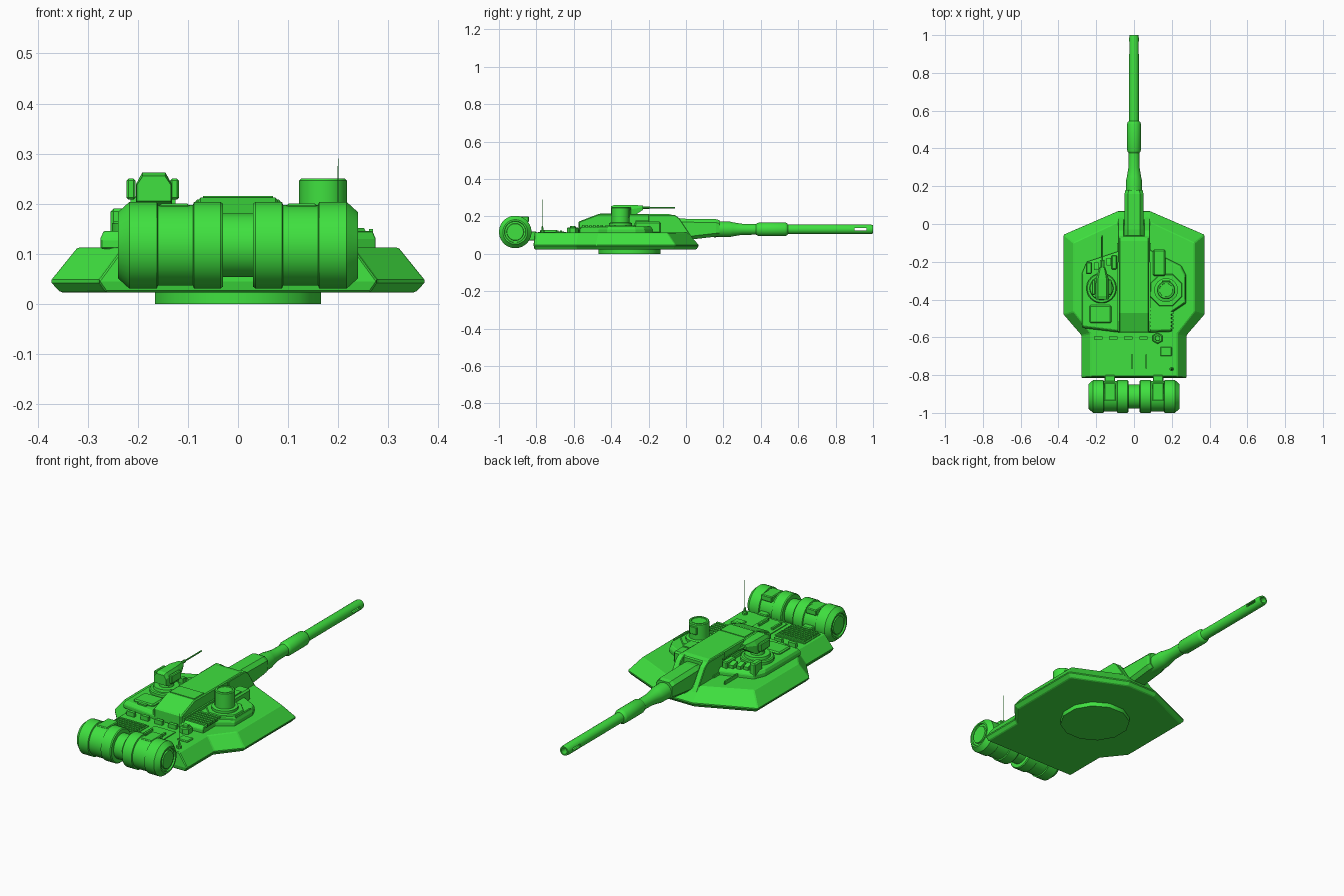
import bpy, bmesh, math
from mathutils import Vector

if "Cube" in bpy.data.objects:
    bpy.data.objects.remove(bpy.data.objects["Cube"])

green = bpy.data.materials.new("green_paint")
green.diffuse_color = (0.05, 0.75, 0.05, 1)
green.use_nodes = True
green.node_tree.nodes["Principled BSDF"].inputs["Base Color"].default_value = green.diffuse_color


def loft(name, rings, smooth=False, bevel=0):
    """Skin a list of equal-length point rings and cap both ends."""
    bm = bmesh.new()
    vr = [[bm.verts.new(p) for p in r] for r in rings]
    n = len(vr[0])
    for a, b in zip(vr, vr[1:]):
        for i in range(n):
            bm.faces.new((a[i], a[(i + 1) % n], b[(i + 1) % n], b[i]))
    bm.faces.new(vr[0])
    bm.faces.new(vr[-1])
    bmesh.ops.recalc_face_normals(bm, faces=bm.faces)
    me = bpy.data.meshes.new(name)
    bm.to_mesh(me)
    bm.free()
    me.materials.append(green)
    ob = bpy.data.objects.new(name, me)
    bpy.context.collection.objects.link(ob)
    if bevel:
        m = ob.modifiers.new("bevel", 'BEVEL')
        m.width = bevel
        m.segments = 1
    if smooth:
        bpy.ops.object.select_all(action='DESELECT')
        ob.select_set(True)
        bpy.context.view_layer.objects.active = ob
        bpy.ops.object.shade_smooth_by_angle(angle=math.radians(35))
    return ob


def layers(name, levels, bevel=0):
    """Stack of (z, xy outline) levels."""
    return loft(name, [[(x, y, z) for x, y in o] for z, o in levels], bevel=bevel)


def sides(name, x0, x1, yz, bevel=0):
    """Side profile extruded across x."""
    return loft(name, [[(x, y, z) for y, z in yz] for x in (x0, x1)], bevel=bevel)


def box(name, x0, x1, y0, y1, z0, z1, bevel=0):
    return sides(name, x0, x1, [(y0, z0), (y1, z0), (y1, z1), (y0, z1)], bevel)


def lathe(name, c, axis, prof, n=24):
    """Turned part: (distance, radius) profile along an axis."""
    rings = []
    for t, r in prof:
        ring = []
        for i in range(n):
            a = 2 * math.pi * (i + .5) / n
            u, v = r * math.cos(a), r * math.sin(a)
            p = {'x': (t, u, v), 'y': (u, t, v), 'z': (u, v, t)}[axis]
            ring.append(Vector(c) + Vector(p))
        rings.append(ring)
    return loft(name, rings, True)


def mirror(half):
    return half + [(-x, y) for x, y in reversed(half)]


# Armoured turret shell
layers("turret_shell", [
    (.023, mirror([(.085, .055), (.355, -.065), (.355, -.47), (.265, -.585), (.265, -.81)])),
    (.045, mirror([(.085, .07), (.375, -.055), (.375, -.48), (.28, -.59), (.28, -.815)])),
    (.113, mirror([(.085, .01), (.32, -.1), (.32, -.465), (.23, -.58), (.23, -.81)]))], .004)
lathe("turret_ring", (0, -.302, 0), 'z', [(0, .172), (.03, .172)], 12)

# Raised roof plates either side of the spine
left = [(-.07, -.14), (-.25, -.2), (-.275, -.26), (-.275, -.55), (-.07, -.575)]
right = [(.07, -.13), (.25, -.22), (.275, -.27), (.275, -.42), (.2, -.47), (.2, -.57), (.07, -.575)]
for nm, o in (("left", left), ("right", right)):
    cx = sum(p[0] for p in o) / len(o)
    top = [(x + (cx - x) * .08, y + (-.37 - y) * .06) for x, y in o]
    layers(nm + "_roof_plate", [(.11, o), (.13, o), (.146, top)], .003)

# Central spine with front cheeks around the gun
sides("spine", -.08, .08, [(-.575, .11), (-.06, .11), (-.06, .205), (-.09, .212),
                           (-.47, .212), (-.575, .172)], .005)
for s in (-1, 1):
    sides("gun_cheek", s * .053, s * .085, [(-.07, .04), (.064, .04), (-.035, .19), (-.06, .208), (-.2, .208), (-.2, .1)], .003)
    box("spine_rail", s * .074, s * .088, -.57, -.2, .11, .16)
    box("spine_seam", s * .083, s * .09, -.55, -.1, .11, .125)
box("spine_rear_panel", -.07, .07, -.46, -.38, .21, .215)


# Gun mantlet
def section(y, w, z0, z1):
    c = .018
    return [(-w, y, z0 + c), (-w + c, y, z0), (w - c, y, z0), (w, y, z0 + c),
            (w, y, z1 - c), (w - c, y, z1), (-w + c, y, z1), (-w, y, z1 - c)]


loft("mantlet", [section(-.1, .05, .06, .18), section(-.03, .05, .07, .188),
                 section(.16, .05, .092, .185), section(.18, .046, .095, .18)])

# Main gun, hollow at the muzzle with side slots
barrel = lathe("gun_barrel", (0, 0, .131), 'y', [
    (.15, .043), (.235, .042), (.25, .038), (.30, .03), (.375, .029), (.38, .033), (.39, .037), (.53, .037),
    (.54, .033), (.545, .026), (.985, .026), (1, .023), (1, .016), (.86, .016)], 20)
slot = box("slot_cutter", -.1, .1, .9, .965, .124, .138)
slot.hide_render = True
slot.hide_viewport = True
cut = barrel.modifiers.new("slots", 'BOOLEAN')
cut.operation = 'DIFFERENCE'
cut.object = slot

# Rear fuel drums, joined by a thinner middle
for s in (-1, 1):
    lathe("fuel_drum", (0, -.913, .117), 'x', [(s * t, r) for t, r in [
        (.03, .06), (.03, .083), (.035, .087), (.088, .087), (.09, .081), (.16, .081), (.162, .087),
        (.217, .087), (.24, .066), (.24, .058), (.232, .056), (.232, .046), (.238, .044), (.238, .03)]], 32)
    box("drum_strap", s * .1, s * .155, -.86, -.8, .07, .12, .004)
    box("drum_strap_top", s * .097, s * .158, -.935, -.84, .17, .2, .004)
lathe("drum_link", (0, -.913, .117), 'x', [(-.05, .064), (.05, .064)], 32)

# Right sight tower
layers("tower_base", [(z, [(.17 + r * math.cos(a * math.pi / 4 + .39), -.35 + r * math.sin(a * math.pi / 4 + .39))
                           for a in range(8)]) for z, r in ((.14, .095), (.152, .088))])
lathe("tower", (.17, -.35, 0), 'z', [(.145, .063), (.165, .063), (.168, .048), (.246, .048),
                                     (.25, .044), (.25, .036), (.246, .035)], 28)
box("tower_window", .148, .192, -.31, -.299, .195, .235, .003)
box("front_sight", .1, .168, -.275, -.135, .11, .172, .008)
box("front_sight_lid", .108, .16, -.27, -.2, .17, .178)

# Left machine-gun station
lathe("gun_station_ring", (-.172, -.34, 0), 'z', [(.14, .08), (.16, .08), (.165, .075), (.165, .063),
                                                  (.178, .06), (.178, .035), (.212, .03)], 28)
loft("gun_station_body", [
    [(-.168 + x * w, y, z0 + (z1 - z0) * h) for x, h in
     ((-1, 0), (1, 0), (1, .65), (.65, 1), (-.65, 1), (-1, .65))]
    for y, w, z0, z1 in ((-.4, .034, .205, .255), (-.38, .036, .195, .262),
                         (-.29, .034, .195, .262), (-.23, .016, .235, .258))])
for x in (-.214, -.127):
    box("gun_station_box", x - .009, x + .009, -.375, -.295, .208, .25, .004)
box("gun_station_yoke", -.215, -.125, -.35, -.32, .2, .214)
lathe("machine_gun", (-.168, 0, .247), 'y', [(-.3, .008), (-.2, .008), (-.19, .004), (-.06, .004)], 8)

# Periscopes and launcher blocks ahead of the station
for i in range(4):
    x, y = -.235 + i * .034, -.235 + i * .012
    sides("periscope", x - .012, x + .012, [(y - .02, .14), (y + .02, .14), (y + .02, .162), (y - .01, .17), (y - .02, .17)])
box("left_block", -.255, -.222, -.265, -.2, .12, .19, .006)
box("inner_block", -.12, -.09, -.24, -.165, .13, .178, .005)
box("front_seam", -.175, -.168, -.2, -.07, .105, .13)
box("right_hand_rail", .262, .27, -.4, -.28, .14, .15)

# Left hatch
box("left_hatch", -.235, -.12, -.525, -.43, .14, .157, .006)
box("hatch_hinge", -.2, -.15, -.54, -.525, .14, .153)

# Louvres on the roof and rear deck
for i in range(6):
    y = -.45 - i * .02
    box("roof_louvre", .088, .21, y - .006, y + .006, .14, .153)
for i in range(7):
    y = -.668 - i * .018
    box("deck_louvre", -.215, -.06, y - .005, y + .005, .11, .124)
box("deck_grille_frame", -.222, -.053, -.785, -.655, .11, .117)

# Rear deck fittings
for x in (-.19, -.11, -.03, .05):
    box("deck_latch", x - .022, x + .022, -.612, -.595, .11, .135)
for x in (-.01, .065):
    box("deck_rib", x - .005, x + .005, -.765, -.69, .11, .128)
box("deck_panel", -.03, .09, -.79, -.64, .11, .117)
box("deck_box", .14, .2, -.7, -.65, .11, .12, .004)
lathe("deck_cap", (.125, -.605, 0), 'z', [(.11, .03), (.138, .03), (.142, .024), (.142, .016), (.15, .014)], 6)

# Antenna
lathe("antenna", (.2, -.768, 0), 'z', [(.11, .012), (.125, .012), (.128, .006), (.145, .005),
                                       (.15, .0015), (.29, .0008)], 8)
